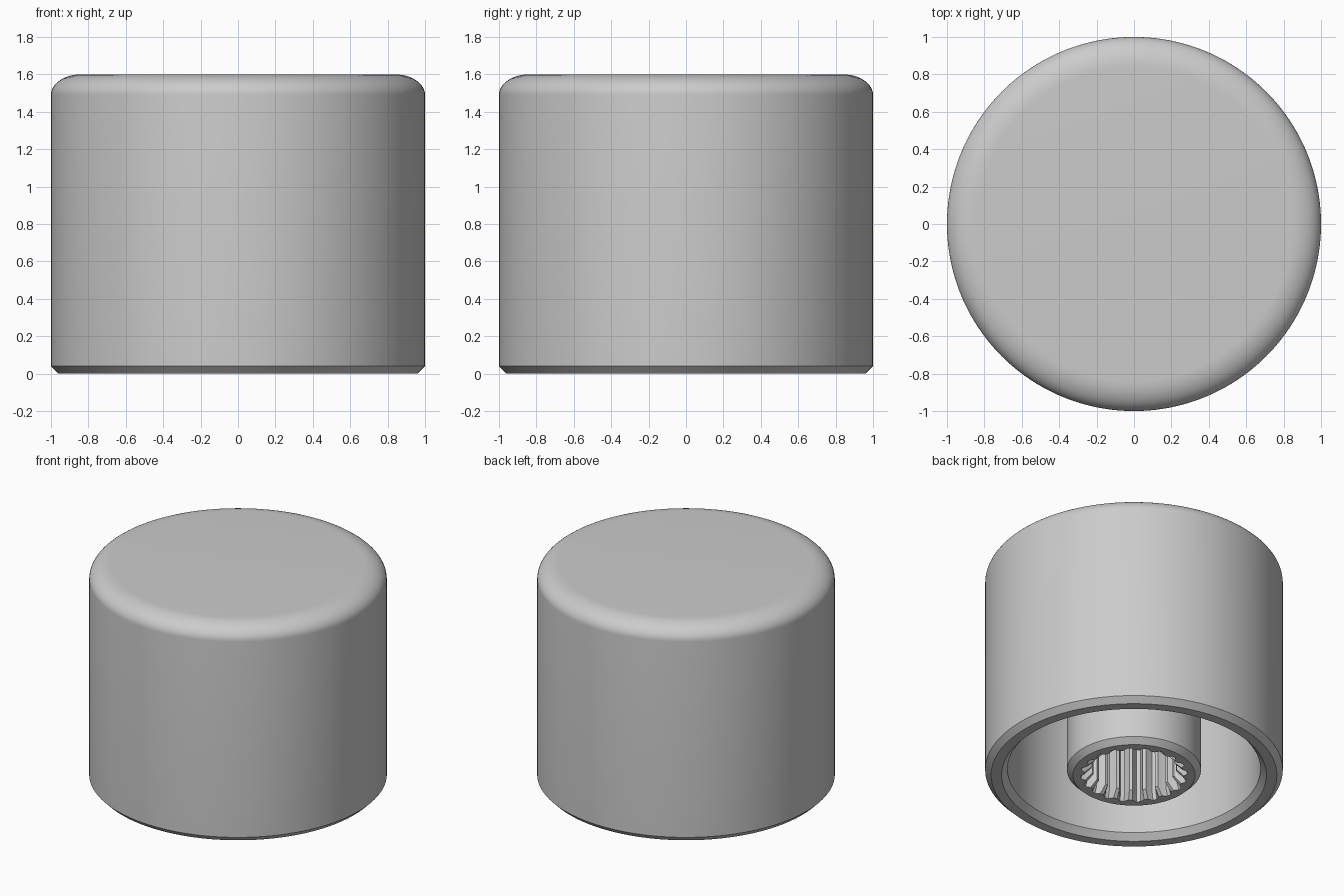
import bpy, bmesh
from math import cos, sin, pi, radians

cube = bpy.data.objects.get("Cube")
if cube:
    bpy.data.objects.remove(cube, do_unlink=True)

TEETH = 20
STEPS = 8                      # points per tooth pitch
SEGMENTS = TEETH * STEPS
CEILING = 1.45                 # underside of the top plate

grey = bpy.data.materials.new("plain grey")
grey.use_nodes = True
colour = (0.6, 0.6, 0.6, 1)
grey.diffuse_color = colour
grey.node_tree.nodes["Principled BSDF"].inputs["Base Color"].default_value = colour


def lathe(name, rings, cap_start=False, cap_end=False):
    """Skin a stack of rings; each ring is (radius function of step, height)."""
    bm = bmesh.new()
    loops = []
    for radius, z in rings:
        loop = []
        for i in range(SEGMENTS):
            a = 2 * pi * i / SEGMENTS
            r = radius(i) if callable(radius) else radius
            loop.append(bm.verts.new((r * cos(a), r * sin(a), z)))
        loops.append(loop)
    for low, high in zip(loops, loops[1:]):
        for i in range(SEGMENTS):
            j = (i + 1) % SEGMENTS
            bm.faces.new((low[i], low[j], high[j], high[i]))
    if cap_start:
        bm.faces.new(loops[0])
    if cap_end:
        bm.faces.new(loops[-1])
    bmesh.ops.recalc_face_normals(bm, faces=bm.faces)
    mesh = bpy.data.meshes.new(name)
    bm.to_mesh(mesh)
    bm.free()
    mesh.materials.append(grey)
    obj = bpy.data.objects.new(name, mesh)
    bpy.context.collection.objects.link(obj)
    bpy.ops.object.select_all(action="DESELECT")
    obj.select_set(True)
    bpy.context.view_layer.objects.active = obj
    bpy.ops.object.shade_smooth_by_angle(angle=radians(30))
    return obj


def spline(tip, root):
    """Toothed outline: flat tips, sloped flanks and flat grooves."""
    mid = (tip + root) / 2
    pitch = (tip, tip, mid, root, root, root, mid, tip)
    return lambda i: pitch[i % STEPS]


# Hollow cap: rounded top edge, outer wall, chamfered rim, inner wall
fillet = [(0.84 + 0.16 * sin(t), 1.49 + 0.11 * cos(t))
          for t in (k * pi / 24 for k in range(13))]
lathe("knob_cap",
      fillet + [(1, 0.04), (0.96, 0), (0.89, 0), (0.85, 0.045), (0.85, CEILING)],
      cap_start=True, cap_end=True)

# Central hub with a splined blind bore and a chamfered entry
lathe("splined_hub",
      [(0.45, CEILING), (0.45, 0.04), (0.41, 0),
       (spline(0.335, 0.36), 0), (spline(0.285, 0.345), 0.05),
       (spline(0.285, 0.345), 1.1)],
      cap_end=True)
